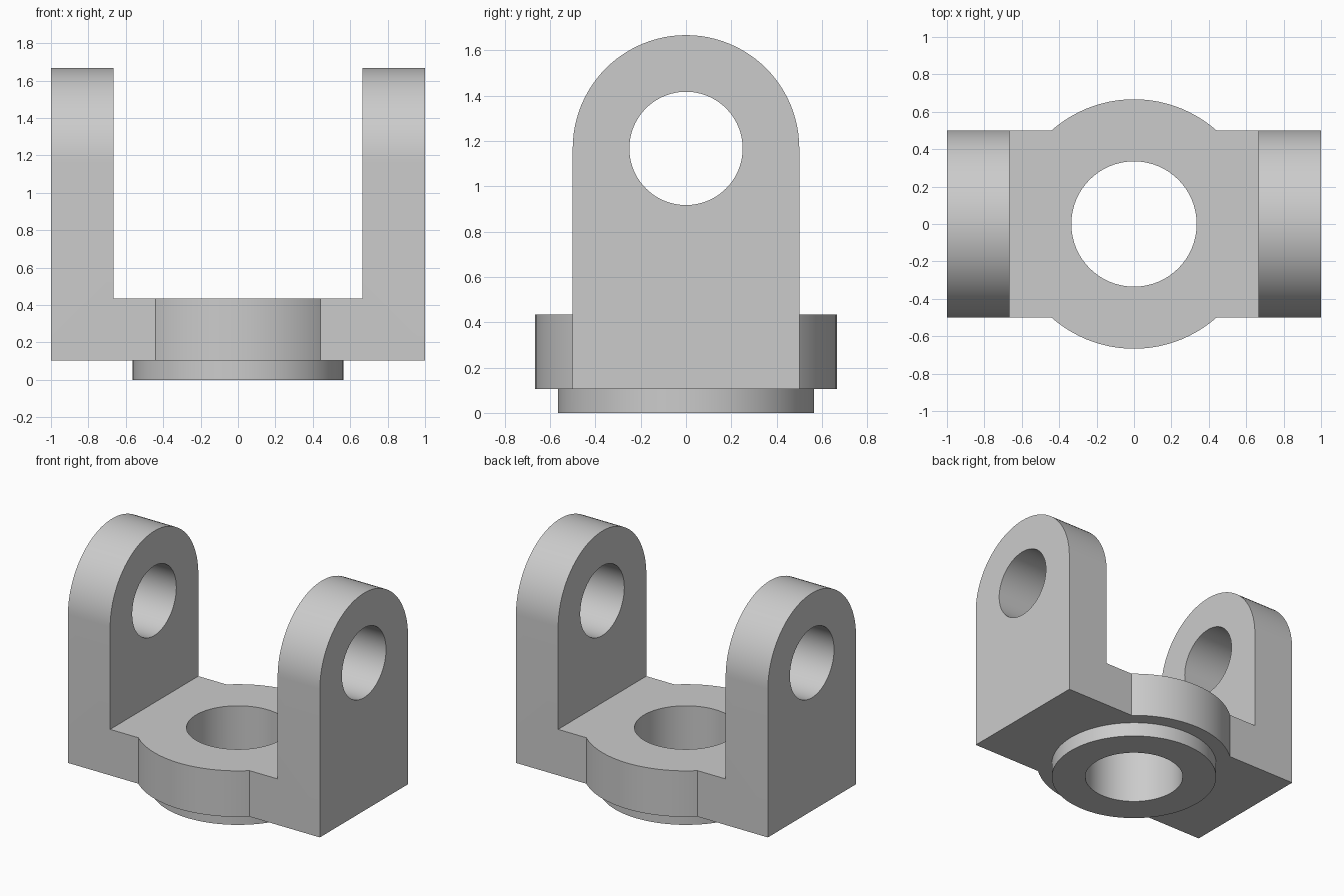
import bpy
import bmesh
import math
from mathutils import Matrix, Vector

cube = bpy.data.objects.get("Cube")
if cube:
    bpy.data.objects.remove(cube, do_unlink=True)

# Main dimensions
BASE_Z, FLOOR_Z = 0.105, 0.435
INNER_X, HALF_DEPTH = 0.665, 0.5
PIN_Z = 1.167
SEGMENTS = 96

grey = bpy.data.materials.new("plain_grey")
grey.use_nodes = True
grey.diffuse_color = (0.6, 0.6, 0.6, 1)
grey.node_tree.nodes["Principled BSDF"].inputs["Base Color"].default_value = (0.6, 0.6, 0.6, 1)


def add_object(name, bm):
    bmesh.ops.recalc_face_normals(bm, faces=bm.faces)
    mesh = bpy.data.meshes.new(name)
    bm.to_mesh(mesh)
    bm.free()
    mesh.materials.append(grey)
    obj = bpy.data.objects.new(name, mesh)
    bpy.context.collection.objects.link(obj)
    return obj


def extrude_profile(name, points, direction):
    """Extrude a closed profile along a direction."""
    bm = bmesh.new()
    face = bm.faces.new([bm.verts.new(p) for p in points])
    result = bmesh.ops.extrude_face_region(bm, geom=[face], use_keep_orig=True)
    moved = [v for v in result["geom"] if isinstance(v, bmesh.types.BMVert)]
    bmesh.ops.translate(bm, verts=moved, vec=Vector(direction))
    return add_object(name, bm)


def disc(name, radius, bottom, top):
    """Upright cylinder between two heights."""
    bm = bmesh.new()
    bmesh.ops.create_cone(bm, cap_ends=True, segments=SEGMENTS, radius1=radius, radius2=radius,
                          depth=top - bottom, matrix=Matrix.Translation((0, 0, (bottom + top) / 2)))
    return add_object(name, bm)


def combine(target, helper, operation):
    """Apply a boolean and discard the helper."""
    helper.hide_render = True
    mod = target.modifiers.new(operation.title(), 'BOOLEAN')
    mod.operation = operation
    mod.solver = 'EXACT'
    mod.object = helper
    bpy.context.view_layer.objects.active = target
    bpy.ops.object.modifier_apply(modifier=mod.name)
    bpy.data.objects.remove(helper, do_unlink=True)


# U-shaped body, taller than the finished arms
half = [(1, 2), (1, BASE_Z)]
inner = [(INNER_X, FLOOR_Z), (INNER_X, 2)]
right = half[::-1] + half[:1]
outline = [(-1, BASE_Z), (1, BASE_Z), (1, 2), inner[1], inner[0],
           (-INNER_X, FLOOR_Z), (-INNER_X, 2), (-1, 2)]
yoke = extrude_profile("clevis_yoke", [(x, -HALF_DEPTH, z) for x, z in outline],
                       (0, 2 * HALF_DEPTH, 0))

# Round the arm tops with an arch: everything outside the arch is trimmed away
steps = SEGMENTS // 2
arch = [(HALF_DEPTH * math.cos(math.pi * i / steps),
         PIN_Z + HALF_DEPTH * math.sin(math.pi * i / steps)) for i in range(steps + 1)]
trim = [(1, PIN_Z)] + arch + [(-1, PIN_Z), (-1, 3), (1, 3)]
combine(yoke, extrude_profile("arch_trim", [(-2, y, z) for y, z in trim], (4, 0, 0)), 'DIFFERENCE')

# Round hub, lower collar and central bore
combine(yoke, disc("hub", 0.667, BASE_Z, FLOOR_Z), 'UNION')
combine(yoke, disc("collar", 0.565, 0, FLOOR_Z - 0.1), 'UNION')
combine(yoke, disc("bore_cutter", 0.335, -1, 1), 'DIFFERENCE')

# Pin hole through both arms
pin = disc("pin_cutter", 0.25, -2, 2)
pin.data.transform(Matrix.Translation((0, 0, PIN_Z)) @ Matrix.Rotation(math.pi / 2, 4, 'Y'))
combine(yoke, pin, 'DIFFERENCE')

# Merge flat regions left by the cuts
bm = bmesh.new()
bm.from_mesh(yoke.data)
bmesh.ops.remove_doubles(bm, verts=bm.verts, dist=0.0001)
bmesh.ops.dissolve_limit(bm, angle_limit=math.radians(0.5), verts=bm.verts, edges=bm.edges)
bm.to_mesh(yoke.data)
bm.free()

bpy.ops.object.select_all(action='DESELECT')
yoke.select_set(True)
bpy.context.view_layer.objects.active = yoke
bpy.ops.object.shade_smooth_by_angle(angle=math.radians(30))
